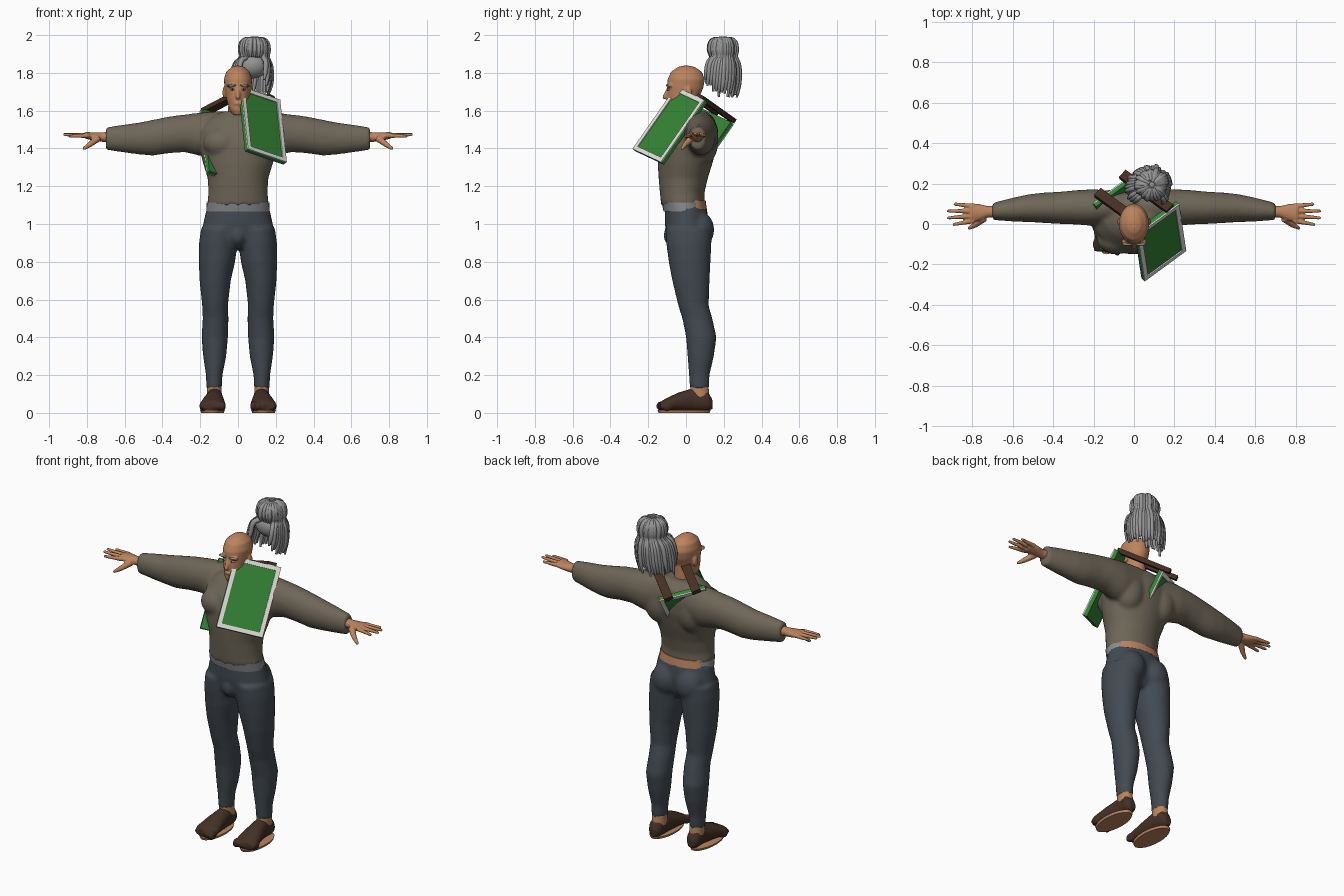
import bpy, bmesh, math, random
from mathutils import Vector, Matrix

random.seed(4)
cube = bpy.data.objects.get("Cube")
if cube:
    bpy.data.objects.remove(cube, do_unlink=True)


def material(name, r, g, b):
    m = bpy.data.materials.new(name)
    m.use_nodes = True
    m.diffuse_color = (r, g, b, 1)
    bsdf = next(n for n in m.node_tree.nodes if n.type == 'BSDF_PRINCIPLED')
    bsdf.inputs["Base Color"].default_value = (r, g, b, 1)
    return m


SKIN = material("skin", .5, .23, .11)
SHIRT = material("taupe cloth", .155, .132, .096)
PANTS = material("slate cloth", .055, .068, .083)
SHOE = material("dark leather", .055, .03, .019)
HAIR = material("grey hair", .3, .3, .3)
GREEN = material("board green", .035, .23, .035)
WHITE = material("white", .75, .75, .72)
WOOD = material("brown wood", .06, .028, .016)
BELT = material("light grey cloth", .25, .26, .27)
DARK = material("dark eye", .02, .015, .01)


def loft(bm, axis, rings, n=24):
    """Closed tube; each ring is (position, u_low, u_high, v_low, v_high)."""
    loops = []
    for t, u0, u1, v0, v1 in rings:
        loop = []
        for i in range(n):
            a = math.tau * i / n
            co = [(u0 + u1) / 2 + (u1 - u0) / 2 * math.cos(a),
                  (v0 + v1) / 2 + (v1 - v0) / 2 * math.sin(a)]
            co.insert('xyz'.index(axis), t)
            loop.append(bm.verts.new(co))
        loops.append(loop)
    for p, q in zip(loops, loops[1:]):
        for i in range(n):
            j = (i + 1) % n
            bm.faces.new((p[i], p[j], q[j], q[i]))
    bm.faces.new(loops[0][::-1])
    bm.faces.new(loops[-1])


def ball(bm, c, r):
    bmesh.ops.create_uvsphere(bm, u_segments=20, v_segments=12, radius=1,
                              matrix=Matrix.Translation(c) @ Matrix.Diagonal((*r, 1)))


def bone(bm, p, q, r0, r1):
    p, q = Vector(p), Vector(q)
    turn = (q - p).to_track_quat('Z', 'Y').to_matrix().to_4x4()
    bmesh.ops.create_cone(bm, cap_ends=True, segments=12, radius1=r0, radius2=r1,
                          depth=(q - p).length, matrix=Matrix.Translation((p + q) / 2) @ turn)
    ball(bm, q, (r1, r1, r1))


def bake(ob, mat):
    """Replace an object by a plain mesh with its modifiers applied."""
    dg = bpy.context.evaluated_depsgraph_get()
    me = bpy.data.meshes.new_from_object(ob.evaluated_get(dg))
    name = ob.name
    bpy.data.objects.remove(ob, do_unlink=True)
    me.materials.clear()
    me.materials.append(mat)
    new = bpy.data.objects.new(name, me)
    bpy.context.collection.objects.link(new)
    return new


def finish(name, bm, mat, mirror=False, voxel=0, relax=5, smooth=True):
    bmesh.ops.recalc_face_normals(bm, faces=bm.faces)
    me = bpy.data.meshes.new(name)
    bm.to_mesh(me)
    bm.free()
    ob = bpy.data.objects.new(name, me)
    bpy.context.collection.objects.link(ob)
    if mirror:
        ob.modifiers.new("mirror", 'MIRROR').use_mirror_merge = False
    if voxel:
        rm = ob.modifiers.new("blend", 'REMESH')
        rm.mode, rm.voxel_size = 'VOXEL', voxel
        sm = ob.modifiers.new("relax", 'SMOOTH')
        sm.factor, sm.iterations = .5, relax
    ob = bake(ob, mat)
    ob.data.polygons.foreach_set("use_smooth", [smooth] * len(ob.data.polygons))
    if smooth and not voxel:
        bpy.ops.object.select_all(action='DESELECT')
        ob.select_set(True)
        bpy.context.view_layer.objects.active = ob
        bpy.ops.object.shade_smooth_by_angle(angle=math.radians(50))
    return ob


# Shirt: torso, chest, back muscles and sleeves
bm = bmesh.new()
loft(bm, 'z', [(1.1, -.165, .165, -.132, .1), (1.16, -.157, .157, -.138, .097),
               (1.24, -.16, .16, -.145, .115), (1.32, -.185, .185, -.15, .14),
               (1.42, -.21, .21, -.148, .165), (1.5, -.2, .2, -.125, .17),
               (1.56, -.15, .15, -.08, .15), (1.595, -.085, .085, -.045, .11)], 32)
ball(bm, (.085, -.075, 1.43), (.1, .075, .08))
ball(bm, (.11, .09, 1.43), (.09, .08, .12))
loft(bm, 'x', [(.06, .02, .16, 1.36, 1.6), (.2, -.01, .172, 1.36, 1.59),
               (.28, -.003, .168, 1.38, 1.58), (.36, 0, .16, 1.375, 1.57),
               (.45, .005, .155, 1.362, 1.552), (.52, .01, .147, 1.367, 1.538),
               (.6, .012, .13, 1.378, 1.527), (.7, .02, .104, 1.392, 1.512)])
finish("shirt", bm, SHIRT, True, .011)

# Trousers: hips, seat and legs
bm = bmesh.new()
loft(bm, 'z', [(.87, -.13, .13, -.07, .08), (.92, -.185, .185, -.1, .11),
               (1.0, -.185, .185, -.112, .12), (1.09, -.165, .165, -.112, .11)], 32)
ball(bm, (.08, .065, .97), (.085, .085, .1))
ball(bm, (0, -.07, .94), (.04, .05, .06))
loft(bm, 'z', [(.13, .085, .168, .02, .122), (.2, .082, .17, .015, .125),
               (.3, .062, .185, .008, .148), (.4, .053, .193, 0, .162),
               (.5, .05, .187, -.02, .14), (.57, .053, .19, -.042, .12),
               (.7, .038, .204, -.073, .125), (.8, .015, .208, -.092, .13),
               (.9, .002, .207, -.105, .135), (.98, .005, .195, -.11, .135)])
finish("trousers", bm, PANTS, True, .011)

# Waistband, with bare skin showing behind it
bm = bmesh.new()
loft(bm, 'z', [(1.065, -.168, .168, -.118, .104), (1.115, -.166, .166, -.13, .1)], 32)
finish("waistband", bm, BELT)
bm = bmesh.new()
loft(bm, 'z', [(1.08, -.15, .15, -.06, .11), (1.125, -.14, .14, -.06, .104)], 32)
finish("waist_skin", bm, SKIN)

# Head, face and neck
bm = bmesh.new()
loft(bm, 'z', [(1.5, -.075, .075, -.045, .1), (1.59, -.053, .053, -.04, .075),
               (1.7, -.05, .05, -.04, .07)])
loft(bm, 'z', [(1.578, -.026, .026, -.09, -.03), (1.605, -.045, .045, -.1, .02),
               (1.66, -.061, .061, -.102, .065), (1.72, -.071, .071, -.1, .092),
               (1.765, -.075, .075, -.098, .1), (1.805, -.063, .063, -.08, .085),
               (1.83, -.035, .035, -.045, .05), (1.838, -.012, .012, -.02, .02)])
bone(bm, (0, -.095, 1.715), (0, -.114, 1.672), .008, .012)
ball(bm, (0, -.098, 1.638), (.022, .01, .009))
ball(bm, (.073, .012, 1.695), (.009, .02, .032))
ball(bm, (.035, -.088, 1.732), (.03, .014, .009))
finish("head", bm, SKIN, True, .006, 3)
for name, mat, c, r in (("eyes", WHITE, (.029, -.094, 1.712), (.012, .006, .006)),
                        ("pupils", DARK, (.029, -.099, 1.712), (.005, .004, .005)),
                        ("eyebrows", HAIR, (.034, -.099, 1.734), (.025, .008, .006))):
    bm = bmesh.new()
    ball(bm, c, r)
    finish(name, bm, mat, True)

# Hands
bm = bmesh.new()
loft(bm, 'x', [(.66, .03, .092, 1.43, 1.49), (.72, .032, .088, 1.435, 1.485),
               (.77, .015, .1, 1.443, 1.485), (.81, .008, .1, 1.452, 1.488)])
for y0, y1, x1, z1 in ((.016, -.002, .89, 1.465), (.04, .03, .918, 1.473),
                       (.064, .064, .918, 1.475), (.088, .098, .885, 1.47)):
    bone(bm, (.79, y0, 1.468), (x1, y1, z1), .0135, .008)
bone(bm, (.74, .03, 1.455), (.785, -.005, 1.42), .02, .014)
bone(bm, (.785, -.005, 1.42), (.815, -.02, 1.4), .014, .009)
finish("hands", bm, SKIN, True, .005, 3)

# Ankles, shoes with toe bumps, and pale soles
bm = bmesh.new()
loft(bm, 'z', [(.08, .085, .165, .025, .125), (.15, .088, .164, .022, .118)])
finish("ankles", bm, SKIN, True)
foot = [(.14, .105, .15, .02, .07), (.115, .087, .167, .008, .115),
        (.04, .08, .168, .008, .132), (-.04, .072, .188, .008, .108),
        (-.1, .065, .203, .008, .08), (-.135, .075, .197, .01, .06)]
bm = bmesh.new()
loft(bm, 'y', foot)
for i in range(5):
    ball(bm, (.082 + .026 * i, -.128 + .007 * i, .036), (.018, .03, .027))
finish("shoes", bm, SHOE, True, .007, 3)
bm = bmesh.new()
loft(bm, 'z', [(0, .075, .195, -.145, .125), (.014, .07, .2, -.15, .13)])
finish("soles", bm, SKIN, True)

# Displaced hair: strands sweep over a topknot and hang down, open in front
curve = bpy.data.curves.new("hair_strands", 'CURVE')
curve.dimensions, curve.bevel_depth, curve.bevel_resolution = '3D', 1, 1
curve.resolution_u, curve.use_fill_caps = 4, True
profile = [(.012, 1.98), (.055, 1.97), (.07, 1.925), (.065, 1.885),
           (.09, 1.84), (.1, 1.75), (.1, 1.68)]
COUNT = 40
for i in range(COUNT):
    a = math.tau * i / COUNT
    front = max(0, -math.sin(a))
    path = profile[:4] if front > .8 else profile
    spline = curve.splines.new('BEZIER')
    spline.bezier_points.add(len(path) - 1)
    puff = random.uniform(-.007, .007)
    for k, (pt, (r, z)) in enumerate(zip(spline.bezier_points, path)):
        fall = max(0, k - 3) / 3
        r += puff * (k > 0)
        cx, cy = .088 - .022 * fall, .195 - .022 * fall
        lift = fall * (.1 * front + random.uniform(-.01, .02))
        pt.co = (cx + r * math.cos(a), cy + r * math.sin(a), z + lift)
        pt.radius = .014 if k < len(path) - 1 else .006
        pt.handle_left_type = pt.handle_right_type = 'AUTO'
strands = bpy.data.objects.new("hair_strands", curve)
bpy.context.collection.objects.link(strands)
strands = bake(strands, HAIR)
strands.data.polygons.foreach_set("use_smooth", [True] * len(strands.data.polygons))
bm = bmesh.new()
ball(bm, (.088, .195, 1.925), (.068, .068, .06))
ball(bm, (.075, .2, 1.84), (.085, .07, .07))
finish("topknot", bm, HAIR)

# Sandwich boards: two tilted panels, each with a white rim on the outer face
ACROSS, DOWN = Vector((.205, .15, -.07)), Vector((.035, -.23, -.33))
U, V = ACROSS.normalized(), DOWN.normalized()
N = U.cross(V).normalized()
W, H, RIM = ACROSS.length, DOWN.length, .024
FRONT, BACK = Vector((.015, -.05, 1.725)), Vector((-.2, .1, 1.6))


def slab(bm, origin, u, v, n):
    """Box spanning the given ranges along the board's own axes."""
    size = [b - a for a, b in (u, v, n)]
    mid = origin + sum((ax * (a + b) / 2 for ax, (a, b) in zip((U, V, N), (u, v, n))), Vector())
    turn = Matrix((U, V, N)).transposed().to_4x4()
    bmesh.ops.create_cube(bm, size=1,
                          matrix=Matrix.Translation(mid) @ turn @ Matrix.Diagonal((*size, 1)))


for name, origin, out in (("front", FRONT, -1), ("back", BACK, 1)):
    bm = bmesh.new()
    slab(bm, origin, (0, W), (0, H), (-.022, 0) if out > 0 else (0, .022))
    finish(name + "_board", bm, GREEN, smooth=False)
    bm = bmesh.new()
    skin = (0, .006) if out > 0 else (-.006, 0)
    for u, v in (((0, W), (0, RIM)), ((0, W), (H - RIM, H)),
                 ((0, RIM), (RIM, H - RIM)), ((W - RIM, W), (RIM, H - RIM))):
        slab(bm, origin, u, v, skin)
    finish(name + "_board_rim", bm, WHITE, smooth=False)

# Wooden shoulder planks joining the boards
for name, t in (("right_plank", .2), ("left_plank", .8)):
    bm = bmesh.new()
    p = BACK + ACROSS * t - V * .02
    q = FRONT + ACROSS * t - V * .005
    d = (q - p).normalized()
    p = p - d * .025
    side = (U - d * U.dot(d)).normalized()
    turn = Matrix((side, d, side.cross(d))).transposed().to_4x4()
    bmesh.ops.create_cube(bm, size=1, matrix=Matrix.Translation((p + q) / 2) @ turn
                          @ Matrix.Diagonal((.05, (q - p).length, .026, 1)))
    finish(name, bm, WOOD, smooth=False)
